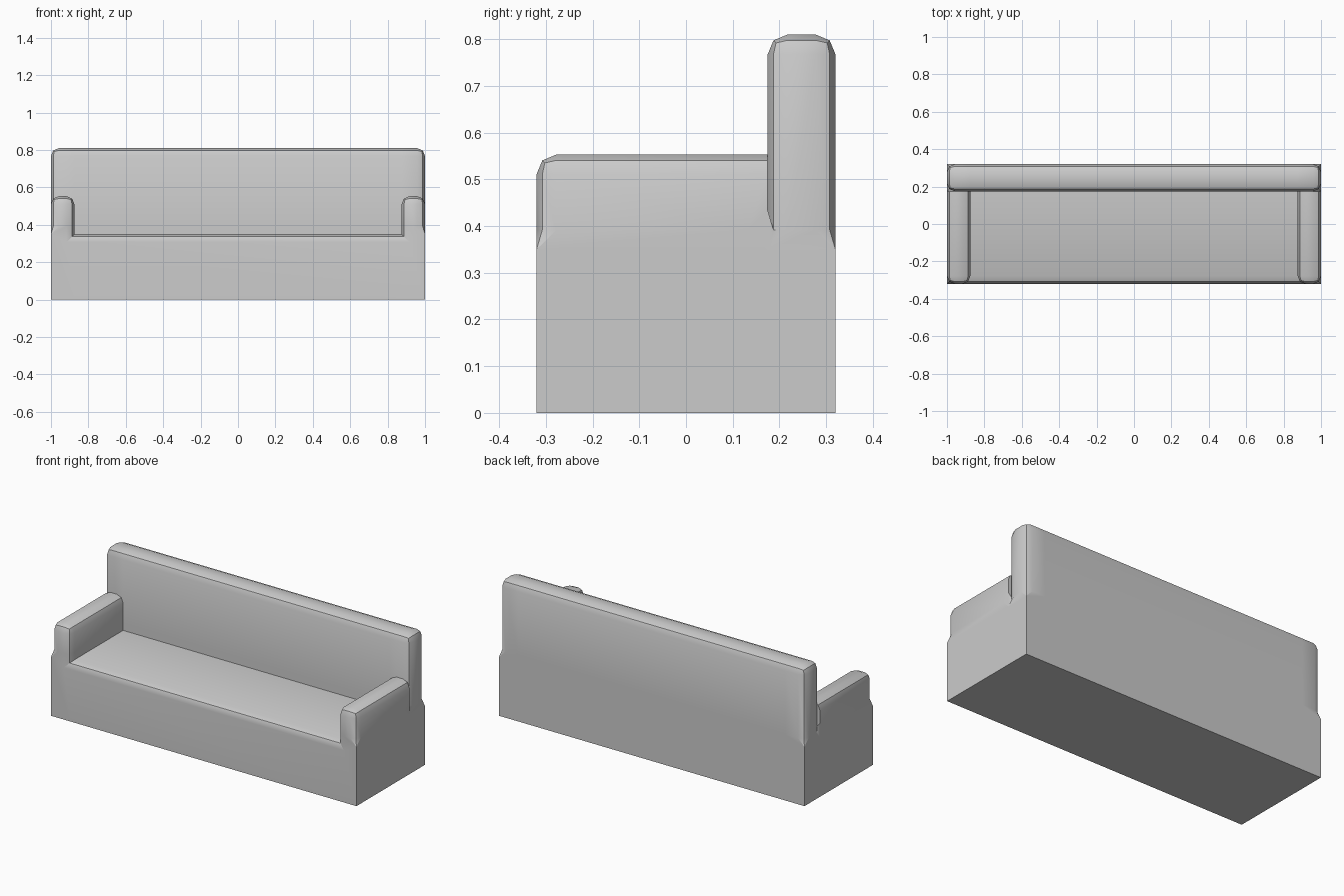
import bpy, bmesh

if "Cube" in bpy.data.objects:
    bpy.data.objects.remove(bpy.data.objects["Cube"])

# Grid lines of the sofa: arm / seat / arm, seat / back, base / seam / tops
X = [-1.0, -0.875, 0.875, 1.0]
Y = [-0.32, 0.175, 0.32]
SEAT, SEAM, ARM_TOP, BACK_TOP = 0.35, 0.392, 0.553, 0.81
ROUND = 0.042


def solid(i, j, k):
    inside = 0 <= i < 3 and 0 <= j < 2 and 0 <= k < 3
    return inside and (k == 0 or j == 1 or i != 1)


bm = bmesh.new()
verts = {}


def corner(i, j, k, row):
    # Above the seam the arms and the back keep their own corners
    tag = row if k == 3 else 0
    key = (i, j, k, tag)
    if key not in verts:
        top = BACK_TOP if row else ARM_TOP
        verts[key] = bm.verts.new((X[i], Y[j], [0, SEAT, SEAM, top][k]))
    return verts[key]


# Outer shell of the filled cells
for i in range(3):
    for j in range(2):
        for k in range(3):
            if not solid(i, j, k):
                continue
            for axis in range(3):
                for side in (0, 1):
                    n = [i, j, k]
                    n[axis] += 1 if side else -1
                    split = k == 2 and axis == 1 and i != 1
                    if solid(*n) and not split:
                        continue
                    loop = []
                    for b, c in ((0, 0), (1, 0), (1, 1), (0, 1)):
                        p = [i, j, k]
                        p[axis] += side
                        p[(axis + 1) % 3] += b
                        p[(axis + 2) % 3] += c
                        loop.append(corner(*p, j))
                    bm.faces.new(loop if side else loop[::-1])

bm.normal_update()


# Rounded edges: seat front, arms and back, but not the arm ends at the back
def rounded(e):
    if len(e.link_faces) != 2 or not 1 < e.calc_face_angle_signed(0) < 2:
        return False
    a, b = (v.co for v in e.verts)
    low, high = min(a.z, b.z), max(a.z, b.z)
    if low < SEAT - 0.001:
        return False
    if abs(a.x) > 0.99 and abs(b.x) > 0.99 and low < SEAM - 0.001:
        return False
    arm_end = abs(a.y - Y[1]) < 0.001 and abs(b.y - Y[1]) < 0.001
    return not (arm_end and high < ARM_TOP + 0.001)


edges = [e for e in bm.edges if rounded(e)]
bmesh.ops.bevel(bm, geom=edges, offset=ROUND, offset_type='OFFSET', segments=2,
                profile=0.5, affect='EDGES', clamp_overlap=False)

mesh = bpy.data.meshes.new("sofa")
bm.to_mesh(mesh)
bm.free()
sofa = bpy.data.objects.new("sofa", mesh)
bpy.context.collection.objects.link(sofa)
bpy.context.view_layer.objects.active = sofa
sofa.select_set(True)
bpy.ops.object.shade_smooth_by_angle()
